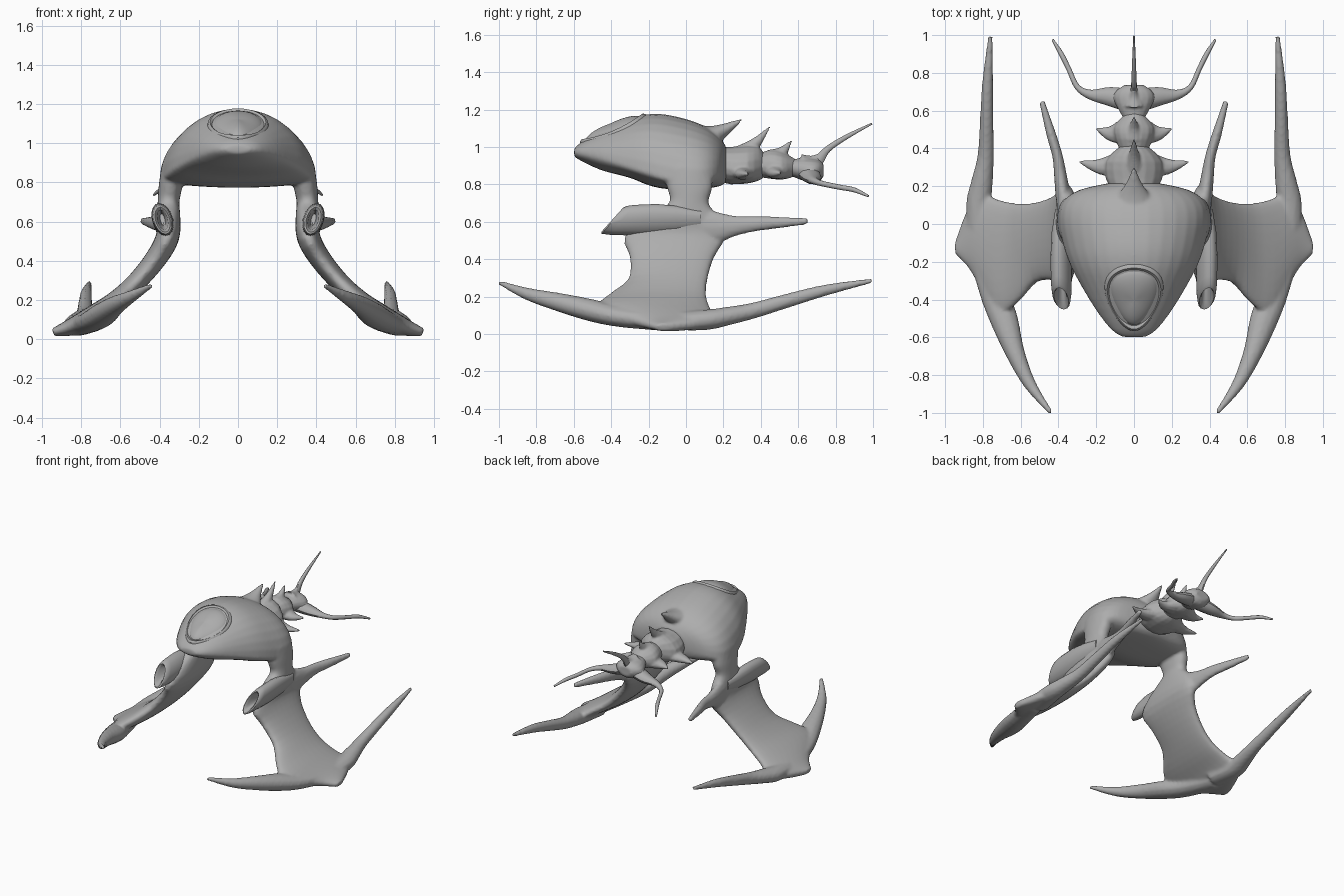
import bpy, bmesh, math
from mathutils import Vector

if "Cube" in bpy.data.objects:
    bpy.data.objects.remove(bpy.data.objects["Cube"])

GREY = bpy.data.materials.new("plain grey")
GREY.diffuse_color = (0.42, 0.42, 0.42, 1)
GREY.use_nodes = True
GREY.node_tree.nodes["Principled BSDF"].inputs["Base Color"].default_value = GREY.diffuse_color


def loft(bm, rings):
    """Skin a list of closed rings and cap both ends."""
    vs = [[bm.verts.new(p) for p in r] for r in rings]
    n = len(vs[0])
    for a, b in zip(vs, vs[1:]):
        for i in range(n):
            j = (i + 1) % n
            bm.faces.new((a[i], a[j], b[j], b[i]))
    bm.faces.new(vs[0][::-1])
    bm.faces.new(vs[-1])


def spline(rows, steps=4):
    """Smoothly interpolate rows of numbers (Catmull-Rom)."""
    out = []
    for i in range(len(rows) - 1):
        a, b, c, d = (rows[max(0, min(len(rows) - 1, i + k))] for k in (-1, 0, 1, 2))
        for s in range(steps):
            t = s / steps
            out.append([0.5 * (2 * q + (r - p) * t + (2 * p - 5 * q + 4 * r - w) * t * t
                               + (3 * q - p - 3 * r + w) * t ** 3)
                        for p, q, r, w in zip(a, b, c, d)])
    return out + [list(rows[-1])]


def tube(bm, rows, n=12, steps=4):
    """Tapered horn: rows are x, y, z, side radius, upright radius."""
    rows = spline(rows, steps)
    pts = [Vector(r[:3]) for r in rows]
    rings = []
    for i, r in enumerate(rows):
        t = (pts[min(i + 1, len(pts) - 1)] - pts[max(i - 1, 0)]).normalized()
        side = t.cross(Vector((0, 0, 1))).normalized()
        up = side.cross(t)
        rings.append([pts[i] + side * max(r[3], .004) * math.cos(k * math.tau / n)
                      + up * max(r[4], .004) * math.sin(k * math.tau / n) for k in range(n)])
    loft(bm, rings)


def sections(bm, rows, n=32, steps=3):
    """Body sections: y, half width, widest z, bottom z, top z."""
    rings = []
    for y, w, zm, zb, zt in spline(rows, steps):
        ring = []
        for k in range(n):
            a = k * math.tau / n
            s = math.sin(a)
            ring.append((w * math.cos(a), y, zm + s * ((zt - zm) if s > 0 else (zm - zb))))
        rings.append(ring)
    loft(bm, rings)


def finish(bm, name, voxel=0, smooth=4):
    bmesh.ops.recalc_face_normals(bm, faces=bm.faces)
    me = bpy.data.meshes.new(name)
    bm.to_mesh(me)
    bm.free()
    ob = bpy.data.objects.new(name, me)
    bpy.context.collection.objects.link(ob)
    me.materials.append(GREY)
    bpy.ops.object.select_all(action='DESELECT')
    ob.select_set(True)
    bpy.context.view_layer.objects.active = ob
    if voxel:
        m = ob.modifiers.new("blend", 'REMESH')
        m.mode = 'VOXEL'
        m.voxel_size = voxel
        m.use_smooth_shade = True
        m = ob.modifiers.new("soften", 'SMOOTH')
        m.factor = 0.5
        m.iterations = smooth
    else:
        bpy.ops.object.shade_smooth_by_angle(angle=math.radians(45))
    return ob


def flip(rows, s):
    return [(s * r[0], *r[1:]) for r in rows]


# Hull: domed body, drooping wings and their horns blended together
bm = bmesh.new()
sections(bm, [(-.598, .06, .97, .95, .99), (-.56, .12, .965, .925, 1.025),
              (-.45, .205, .94, .875, 1.085), (-.3, .295, .89, .835, 1.15),
              (-.2, .345, .86, .795, 1.175), (-.1, .378, .83, .775, 1.172),
              (.03, .4, .82, .775, 1.14), (.12, .375, .83, .78, 1.1),
              (.18, .29, .86, .79, 1.05), (.215, .14, .89, .81, 1.0)])
# spine spike on the back of the body
tube(bm, [(0, .02, 1.03, .13, .08), (0, .14, 1.06, .09, .055),
          (0, .22, 1.1, .04, .03), (0, .305, 1.15, .006, .006)])

# wing stations: x, z, front y, back y, half thickness
WING = spline([(.33, .88, -.12, .14, .06), (.345, .78, -.1, .14, .06),
               (.355, .7, -.09, .12, .055), (.355, .63, -.2, .17, .06),
               (.36, .52, -.33, .21, .06), (.42, .41, -.3, .15, .055),
               (.52, .29, -.31, .115, .05), (.62, .2, -.42, .11, .05),
               (.72, .135, -.48, .13, .05), (.8, .085, -.36, .16, .05),
               (.87, .055, -.24, .1, .04), (.945, .035, -.16, -.09, .02)], 3)
for s in (1, -1):
    rings = []
    for i, (x, z, y0, y1, t) in enumerate(WING):
        a, b = WING[max(i - 1, 0)], WING[min(i + 1, len(WING) - 1)]
        d = Vector((b[0] - a[0], b[1] - a[1])).normalized()
        ring = []
        for k in range(28):
            c, q = math.cos(k * math.tau / 28), math.sin(k * math.tau / 28)
            h = t * math.copysign(abs(q) ** .8, q)
            ring.append((s * (x - d.y * h), (y0 + y1) / 2 + c * (y1 - y0) / 2, z + d.x * h))
        rings.append(ring)
    loft(bm, rings)
    # forward sickle horn
    tube(bm, flip([(.82, -.1, .065, .07, .05), (.75, -.34, .09, .075, .055),
                   (.69, -.5, .125, .075, .06), (.63, -.68, .17, .052, .05),
                   (.55, -.85, .215, .033, .033), (.44, -.998, .275, .012, .012)], s))
    # trailing horn
    tube(bm, flip([(.8, -.08, .07, .08, .05), (.82, .1, .075, .07, .055),
                   (.805, .22, .095, .058, .05), (.785, .36, .125, .044, .043),
                   (.78, .55, .18, .036, .038), (.775, .75, .235, .029, .03),
                   (.76, .995, .285, .013, .013)], s))
    # shoulder spike
    tube(bm, flip([(.36, 0, .58, .04, .09), (.375, .14, .57, .04, .09),
                   (.39, .26, .578, .034, .056), (.405, .36, .588, .028, .042),
                   (.44, .48, .595, .026, .033), (.488, .65, .603, .015, .018)], s))
finish(bm, "hull", .011)

# Shoulder pods with slanted open muzzles
for s, side in ((1, "right"), (-1, "left")):
    bm = bmesh.new()
    rings = []
    # y, side radius, upright radius, slant
    for y, rx, rz, k in ((-.22, .012, .03, .9), (-.375, .026, .05, .9), (-.395, .037, .064, .9),
                         (-.385, .046, .074, .9), (-.34, .052, .08, .8), (-.2, .055, .085, .5),
                         (-.05, .05, .075, 0), (.08, .03, .05, 0)):
        ring = []
        for i in range(16):
            a = i * math.tau / 16
            dz = rz * math.sin(a)
            ring.append((s * (.385 + rx * math.cos(a) + .2 * dz), y + k * dz, .61 + dz))
        rings.append(ring)
    loft(bm, rings)
    finish(bm, side + "_shoulder_pod")

# Canopy: egg-shaped rim with a bulging lens set inside it


def egg(a, scale):
    y = math.sin(a)
    w = (.135 + .03 * y) * scale
    return Vector((w * math.cos(a) * (1 + .12 * y), -.385 + .162 * y * scale,
                   1.088 + .068 * y * scale + .01 * math.cos(a) ** 2 - .035 * math.cos(a) ** 2))


bm = bmesh.new()
N, M = 40, 8
loop = [[egg(i * math.tau / N, 1 + .11 * math.cos(j * math.tau / M))
         + Vector((0, -.01, .022)) * math.sin(j * math.tau / M) for j in range(M)] for i in range(N)]
vs = [[bm.verts.new(p) for p in r] for r in loop]
for i in range(N):
    for j in range(M):
        u, v = (i + 1) % N, (j + 1) % M
        bm.faces.new((vs[i][j], vs[u][j], vs[u][v], vs[i][v]))
finish(bm, "canopy_rim")

bm = bmesh.new()
rings = []
for k in range(9):
    f = k / 8 * math.pi / 2
    r, h = max(.03, math.cos(f)), math.sin(f)
    centre = Vector((0, -.385, 1.075))
    rings.append([centre + (egg(i * math.tau / N, .93) - centre) * r
                  + Vector((0, -.02, .05)) * h for i in range(N)])
loft(bm, rings)
finish(bm, "canopy_lens")

# Tail segments: sections, spine spike base and tip, side spike tip
SEGMENTS = [
    ("front", [(.16, .11, .9, .82, 1.0), (.24, .15, .88, .8, 1.0), (.33, .155, .87, .805, 1.01),
               (.39, .1, .89, .82, 1.0), (.42, .06, .9, .84, .96)],
     (.3, .96), (.45, 1.11), (.29, .33, .855)),
    ("middle", [(.38, .07, .9, .84, .96), (.45, .1, .89, .83, .985), (.51, .11, .88, .825, .975),
                (.56, .07, .89, .835, .95), (.59, .04, .89, .85, .93)],
     (.47, .94), (.565, 1.035), (.2, .505, .86)),
    ("rear", [(.55, .05, .89, .85, .93), (.61, .085, .88, .825, .94), (.67, .11, .87, .81, .94),
              (.71, .09, .88, .815, .93), (.735, .05, .88, .84, .91)],
     (.63, .91), (.73, .97), (.13, .69, .86))]
for name, rows, base, tip, fin in SEGMENTS:
    bm = bmesh.new()
    sections(bm, rows, 16, 2)
    mid = [(b + t) / 2 for b, t in zip(base, tip)]
    tube(bm, [(0, *base, .06, .055), (0, mid[0], mid[1] - .012, .026, .03), (0, *tip, .005, .005)], 10)
    for s in (1, -1):
        x, y, z = fin
        tube(bm, flip([(x * .3, y - .02, z + .01, .07, .045), (x * .65, y - .025, z, .04, .028),
                       (x, y, z, .006, .006)], s), 10)
    finish(bm, name + "_tail_segment", .008, 2)

# Tail stinger and the pair of swept feelers
bm = bmesh.new()
tube(bm, [(0, .66, .88, .025, .05), (0, .71, .93, .018, .03), (0, .76, .99, .014, .018),
          (0, .86, 1.055, .01, .013), (0, .995, 1.125, .004, .005)], 10)
finish(bm, "tail_stinger")
for s, side in ((1, "right"), (-1, "left")):
    bm = bmesh.new()
    tube(bm, flip([(.03, .655, .86, .06, .045), (.13, .675, .835, .05, .035),
                   (.23, .685, .82, .026, .02), (.3, .725, .805, .015, .015),
                   (.345, .82, .785, .013, .014), (.385, .9, .77, .013, .013),
                   (.43, .975, .737, .006, .006)], s), 10)
    finish(bm, side + "_feeler")
